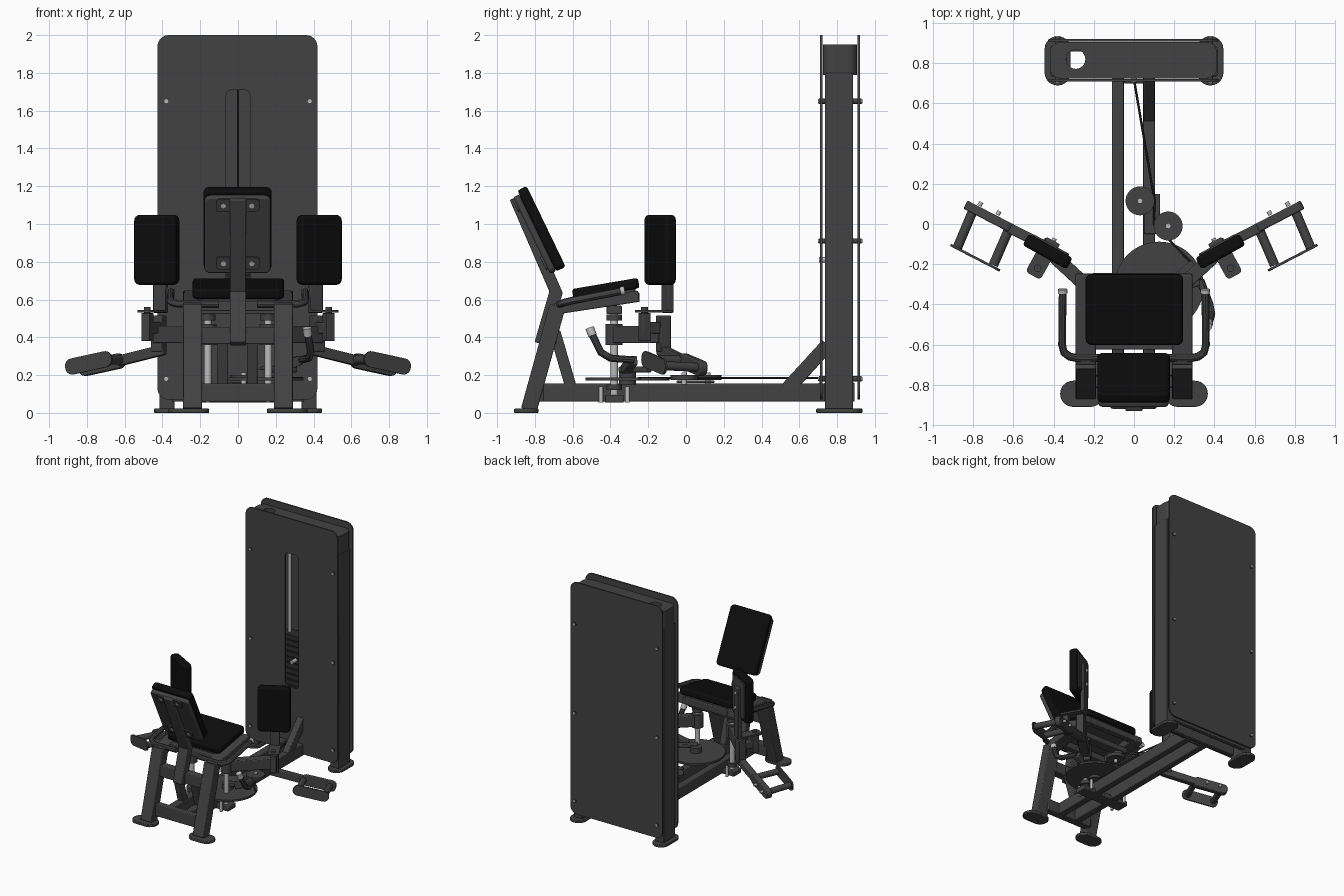
import bpy, bmesh, math
from mathutils import Matrix, Vector

if "Cube" in bpy.data.objects:
    bpy.data.objects.remove(bpy.data.objects["Cube"])


def material(name, c):
    m = bpy.data.materials.new(name)
    m.diffuse_color = (c, c, c, 1)
    m.use_nodes = True
    m.node_tree.nodes["Principled BSDF"].inputs["Base Color"].default_value = m.diffuse_color
    return m


GRAY = material("frame_gray", 0.055)
BLACK = material("pad_black", 0.004)
DARK = material("dark_rubber", 0.025)
STEEL = material("bright_steel", 0.5)


def frame(origin, xdir, zhint=(0, 0, 1)):
    x, z = Vector(xdir).normalized(), Vector(zhint).normalized()
    if abs(x.dot(z)) > 0.999:
        z = Vector((0, 1, 0))
    y = z.cross(x).normalized()
    m = Matrix((x, y, x.cross(y))).transposed().to_4x4()
    m.translation = Vector(origin)
    return m


def finish(name, bm, mat, bevel=0, segs=2):
    bmesh.ops.recalc_face_normals(bm, faces=bm.faces)
    me = bpy.data.meshes.new(name)
    bm.to_mesh(me)
    bm.free()
    ob = bpy.data.objects.new(name, me)
    bpy.context.collection.objects.link(ob)
    me.materials.append(mat)
    if bevel:
        b = ob.modifiers.new("edge", 'BEVEL')
        b.width, b.segments, b.limit_method = bevel, segs, 'ANGLE'
    return ob


def box(name, center, size, mat=GRAY, m=None, bevel=0.005):
    bm = bmesh.new()
    m = m if m is not None else Matrix.Translation(center)
    bmesh.ops.create_cube(bm, size=1, matrix=m @ Matrix.Diagonal((*size, 1)))
    return finish(name, bm, mat, bevel)


def beam(name, p, q, w, h, mat=GRAY, hint=(0, 0, 1)):
    p, q = Vector(p), Vector(q)
    return box(name, None, ((q - p).length, w, h), mat, frame((p + q) / 2, q - p, hint), 0.006)


def cyl(name, p, q, r, mat=GRAY, segs=24):
    p, q = Vector(p), Vector(q)
    bm = bmesh.new()
    rot = Vector((0, 0, 1)).rotation_difference(q - p).to_matrix().to_4x4()
    bmesh.ops.create_cone(bm, cap_ends=True, segments=segs, radius1=r, radius2=r,
                          depth=(q - p).length, matrix=Matrix.Translation((p + q) / 2) @ rot)
    return finish(name, bm, mat)


def slab(name, m, w, h, r, t, mat=GRAY, bevel=0, segs=2):
    """Rounded rectangle, centred thickness t along the frame's z."""
    bm = bmesh.new()
    vs = []
    for k, (sx, sy) in enumerate(((1, 1), (-1, 1), (-1, -1), (1, -1))):
        for i in range(7):
            a = math.radians(90 * k + 15 * i)
            vs.append(bm.verts.new((sx * (w / 2 - r) + r * math.cos(a),
                                    sy * (h / 2 - r) + r * math.sin(a), -t / 2)))
    bmesh.ops.remove_doubles(bm, verts=bm.verts, dist=1e-5)
    f = bm.faces.new([v for v in vs if v.is_valid])
    top = bmesh.ops.extrude_face_region(bm, geom=[f])
    bmesh.ops.translate(bm, vec=(0, 0, t), verts=[v for v in top['geom'] if isinstance(v, bmesh.types.BMVert)])
    bm.transform(m)
    return finish(name, bm, mat, bevel, segs)


def rod(name, pts, r, mat=GRAY):
    cu = bpy.data.curves.new(name, 'CURVE')
    cu.dimensions, cu.bevel_depth, cu.bevel_resolution, cu.use_fill_caps = '3D', r, 3, True
    sp = cu.splines.new('POLY')
    sp.points.add(len(pts) - 1)
    for p, co in zip(sp.points, pts):
        p.co = (*co, 1)
    ob = bpy.data.objects.new(name, cu)
    bpy.context.collection.objects.link(ob)
    cu.materials.append(mat)
    bpy.ops.object.select_all(action='DESELECT')
    ob.select_set(True)
    bpy.context.view_layer.objects.active = ob
    bpy.ops.object.convert(target='MESH')


def cut(ob, cutter):
    b = ob.modifiers.new("cut", 'BOOLEAN')
    b.operation, b.object, b.solver = 'DIFFERENCE', cutter, 'EXACT'
    bpy.context.view_layer.objects.active = ob
    bpy.ops.object.modifier_apply(modifier=b.name)
    bpy.data.objects.remove(cutter)


X, FRONT = (1, 0, 0), (0, -1, 0)

# Weight tower: two cover panels, the front one slotted
front = slab("front_panel", frame((-.003, .716, 1.035), X, FRONT), .847, 1.93, .06, .012)
cut(front, slab("slot_cutter", frame((0, .716, 1.155), X, FRONT), .125, 1.11, .03, .1))
slab("back_panel", frame((-.003, .915, 1.035), X, FRONT), .847, 1.93, .06, .012)
cap = slab("tower_cap", frame((-.003, .815, 1.87), X), .83, .18, .05, .16)
cut(cap, cyl("hole_cutter", (-.29, .82, 1.7), (-.29, .82, 2), .048))
for s in (-1, 1):
    box("tower_column", (s * .375, .81, .91), (.08, .15, 1.78))
    slab("tower_foot", frame((s * .38, .812, .011), (0, 1, 0)), .245, .13, .064, .022, GRAY, .004)
    cyl("guide_rod", (s * .09, .81, .1), (s * .09, .81, 1.8), .012, STEEL)
    for z in (.18, .91, 1.65):
        cyl("panel_spacer", (s * .38, .703, z), (s * .38, .93, z), .014)
        for y in (.701, .932):
            cyl("panel_bolt", (s * .38, y - .003, z), (s * .38, y + .003, z), .011, STEEL, 12)
for y in (.75, .875):
    box("tower_base_bar", (0, y, .11), (.7, .035, .1))
for i in range(18):
    box("weight_plate", (0, .81, .185 + i * .047), (.28, .1, .041), DARK, None, .003)
rod("lift_cable", [(0, .81, 1), (0, .81, 1.8)], .005, DARK)
cyl("selector_pin", (0, .76, .81), (0, .705, .81), .015, STEEL)

# Base frame
for x in (-.08, .075):
    beam("base_rail", (x, -.76, .108), (x, .74, .108), .058, .095)
    beam("rear_brace", (x, -.695, .43), (x, -.61, .14), .055, .06)
beam("tower_strut", (.075, .53, .12), (.075, .75, .36), .055, .075)
box("base_cross_bar", (0, -.785, .108), (.42, .06, .095))
box("leg_cross_bar", (0, -.72, .41), (.42, .07, .09))
box("tower_joint", (0, .71, .11), (.1, .02, .1))
for s in (-1, 1):
    x = s * .24
    beam("seat_leg", (x, -.832, .015), (x, -.68, .565), .1, .085)
    slab("seat_foot", frame((s * .26, -.845, .011), X), .215, .13, .064, .022, GRAY, .004)
    beam("seat_rail", (x, -.695, .55), (x, -.25, .618), .1, .06)

# Seat
tilt = (0, -.17, 1)
slab("seat_pad", frame((.002, -.425, .658), X, tilt), .485, .355, .03, .055, BLACK, .014, 3)
slab("seat_board", frame((0, -.425, .625), X, tilt), .44, .32, .03, .02)
for y, z in ((-.27, .612), (-.6, .565)):
    box("seat_cross_bar", (0, y, z), (.42, .05, .05))

# Backrest and its bent post
up, out = Vector((0, -.435, .9)), Vector((0, .9, .435))
mid = Vector((-.002, -.765, .975))
slab("back_pad", frame(mid, X, out), .36, .475, .03, .055, BLACK, .014, 3)
slab("back_board", frame(mid - out * .045 - up * .01, X, out), .35, .45, .03, .035, GRAY, .01)
for k in (-.17, .17):
    slab("back_mount", frame(mid - out * .067 + up * k, X, out), .23, .075, .02, .012)
    for s in (-1, 1):
        p = mid - out * .075 + up * k + Vector((s * .075, 0, 0))
        cyl("mount_bolt", p, p + out * .01, .014, STEEL, 12)
beam("back_post", (0, -.682, .625), (0, -.905, 1.14), .085, .062)
beam("back_post_lower", (0, -.768, .365), (0, -.685, .65), .085, .07)

# Cam disc, pulleys and cable
cyl("cam_disc", (.125, -.31, .172), (.125, -.31, .188), .222, GRAY, 64)
cyl("cam_hub", (.125, -.31, .15), (.125, -.31, .23), .045, GRAY)
for n, (x, y) in enumerate(((.03, .115), (.17, -.01))):
    cyl("pulley", (x, y, .175), (x, y, .2), .072, GRAY, 32)
    cyl("pulley_axle", (x, y, .15), (x, y, .215), .014, STEEL, 12)
rod("drive_cable", [(0, .72, .185), (.1, .13, .185), (.1, 0, .185), (.34, -.25, .185)], .006, DARK)
box("pulley_bracket", (.09, .05, .165), (.08, .2, .015))
box("pivot_plate", (0, -.38, .075), (.42, .1, .04))
box("upper_pivot_bar", (0, -.38, .545), (.44, .08, .045))
beam("cam_link", (.13, -.34, .23), (.3, -.2, .23), .05, .03)

# Selector lever on the right
rod("cam_lever", [(.33, -.28, .28), (.375, -.4, .29), (.385, -.45, .32), (.37, -.5, .42)], .02)
cyl("lever_tip", (.37, -.495, .41), (.365, -.51, .45), .023, STEEL)
beam("lever_base", (.33, -.28, .28), (.2, -.32, .23), .05, .05)

for s in (-1, 1):
    def P(x, y, z):
        return Vector((s * x, y, z))
    along = P(.87, .48, 0)       # direction of the opened arm
    back = P(-.48, .87, 0)
    # Pivot shaft with bearings
    cyl("pivot_shaft", P(.16, -.38, .06), P(.16, -.38, .56), .02, STEEL)
    cyl("pivot_hub", P(.16, -.38, .36), P(.16, -.38, .47), .045)
    for z in (.055, .12, .49):
        cyl("pivot_bearing", P(.16, -.38, z), P(.16, -.38, z + .03), .04)
    for y in (-.45, -.31):
        cyl("bearing_bolt", P(.16, y, .055), P(.16, y, .14), .012, STEEL, 12)
    # Swing arm and post
    beam("swing_arm", P(.16, -.38, .415), P(.43, -.13, .415), .07, .09)
    box("arm_post", None, (.065, .06, .19), GRAY, frame(P(.42, -.12, .42), along))
    box("hinge_post", None, (.05, .05, .15), GRAY, frame(P(.48, -.22, .455), along))
    beam("hinge_link", P(.41, -.12, .45), P(.49, -.235, .45), .05, .06)
    slab("hinge_plate", frame(P(.455, -.17, .538), back), .2, .085, .02, .014)
    cyl("hinge_knob", P(.48, -.22, .53), P(.48, -.22, .56), .018)
    # Thigh pad on its upright
    c = P(.43, -.137, .863)
    slab("thigh_pad", frame(c, along, back), .25, .37, .03, .065, BLACK, .016, 3)
    slab("thigh_pad_board", frame(c + back * .036, along, back), .2, .3, .02, .012)
    box("thigh_pad_post", None, (.075, .035, .42), GRAY, frame(P(.41, -.098, .74), along))
    for z in (.78, .9):
        q = Vector((*P(.4, -.082, 0).xy, z))
        cyl("thigh_pad_bolt", q, q + back * .012, .012, STEEL, 12)
    # Foot arm: bar, two rollers, rounded side plate
    slope = P(.87, .45, -.19)
    beam("foot_arm", P(.39, -.135, .335), P(.63, -.015, .275), .05, .055)
    slab("foot_arm_rail", frame(P(.72, .035, .255), slope, back), .27, .08, .036, .045, GRAY, .006)
    slab("foot_side_plate", frame(P(.79, -.168, .265), slope, back), .28, .085, .04, .012)
    cyl("foot_roller", P(.80, .07, .24), P(.88, -.12, .25), .024)
    cyl("foot_roller", P(.62, -.02, .28), P(.70, -.205, .28), .024)
    for p in (P(.68, .045, .262), P(.77, .09, .245)):
        cyl("foot_rail_bolt", p, p + back * .022, .011, STEEL, 12)
    # Hand grip beside the seat
    rod("hand_grip", [P(.1, -.665, .575), P(.28, -.668, .575), P(.32, -.66, .578), P(.348, -.64, .585),
                      P(.358, -.6, .595), P(.355, -.34, .645)], .02)
    cyl("grip_tip", P(.355, -.345, .644), P(.355, -.325, .648), .023, STEEL)

# Smooth round surfaces, keep edges crisp
bpy.ops.object.select_all(action='DESELECT')
for ob in bpy.context.scene.objects:
    if ob.type == 'MESH':
        ob.select_set(True)
        bpy.context.view_layer.objects.active = ob
bpy.ops.object.shade_smooth_by_angle(angle=math.radians(35))
